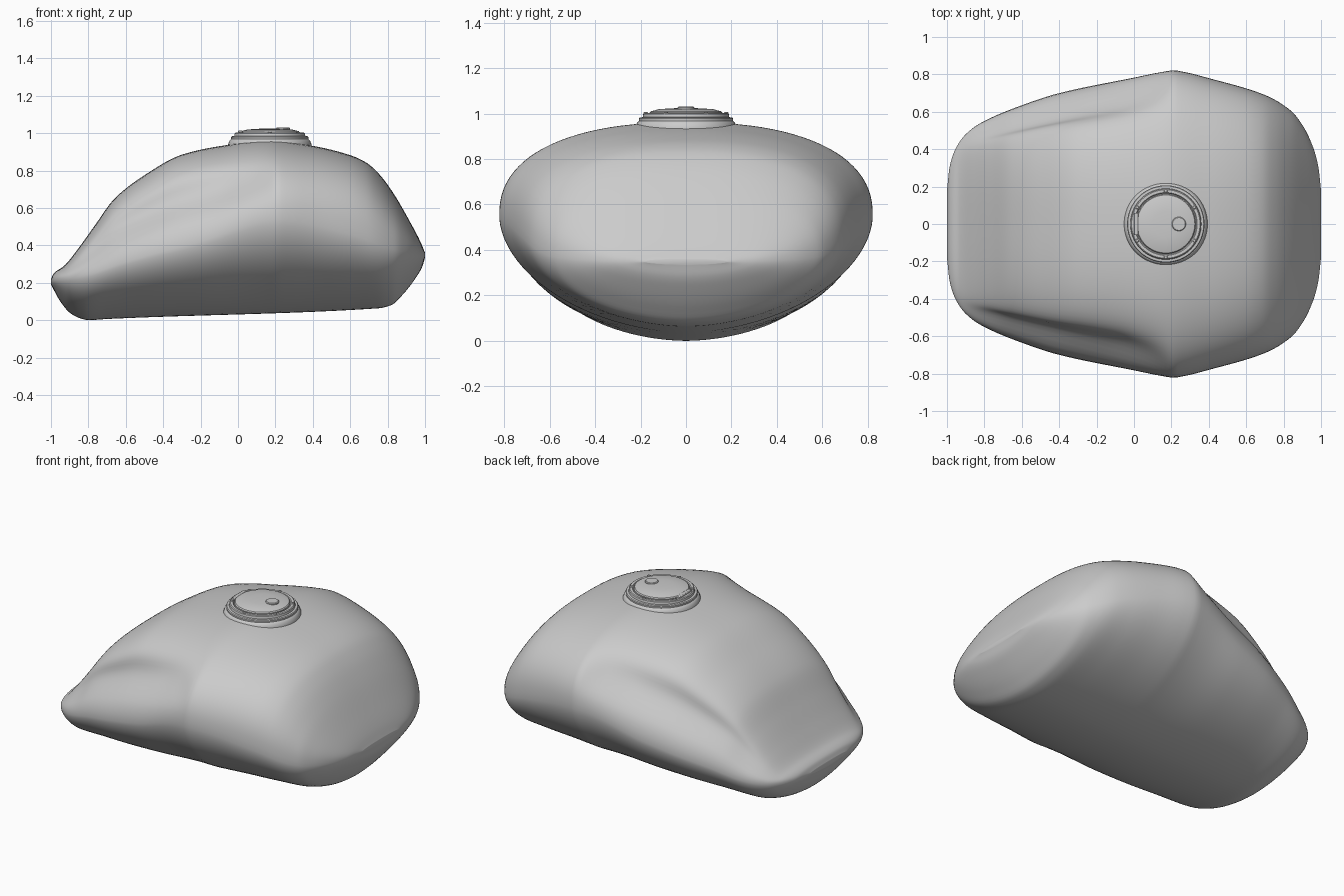
import bpy
import bmesh
from math import sin, cos, pi, exp, radians
from mathutils import Vector

if "Cube" in bpy.data.objects:
    bpy.data.objects.remove(bpy.data.objects["Cube"], do_unlink=True)

# One satin grey for everything
grey = bpy.data.materials.new("satin grey")
grey.use_nodes = True
colour = (0.6, 0.6, 0.6, 1)
grey.diffuse_color = colour
grey.node_tree.nodes["Principled BSDF"].inputs["Base Color"].default_value = colour


def smooth_curve(points):
    """Return a function that runs smoothly through the points without overshoot."""
    xs, ys = zip(*points)
    steps = [(ys[i + 1] - ys[i]) / (xs[i + 1] - xs[i]) for i in range(len(xs) - 1)]
    slopes = [steps[0]]
    for a, b in zip(steps, steps[1:]):
        slopes.append(2 * a * b / (a + b) if a * b > 0 else 0)
    slopes.append(steps[-1])

    def value(x):
        i = 0
        while i < len(xs) - 2 and x > xs[i + 1]:
            i += 1
        width = xs[i + 1] - xs[i]
        t = min(max((x - xs[i]) / width, 0), 1)
        rise = t * t * (3 - 2 * t)
        return (ys[i] * (1 - rise) + ys[i + 1] * rise
                + width * t * (1 - t) * ((1 - t) * slopes[i] - t * slopes[i + 1]))
    return value


def finish(name, bm, angle=30):
    """Turn the mesh into a named, shaded object."""
    bmesh.ops.recalc_face_normals(bm, faces=bm.faces)
    mesh = bpy.data.meshes.new(name)
    bm.to_mesh(mesh)
    bm.free()
    mesh.materials.append(grey)
    obj = bpy.data.objects.new(name, mesh)
    bpy.context.collection.objects.link(obj)
    bpy.ops.object.select_all(action="DESELECT")
    obj.select_set(True)
    bpy.context.view_layer.objects.active = obj
    bpy.ops.object.shade_smooth_by_angle(angle=radians(angle))
    return obj


def loft(name, rings, angle):
    """Skin a row of equal closed rings and cap both ends."""
    bm = bmesh.new()
    rows = [[bm.verts.new(p) for p in ring] for ring in rings]
    count = len(rows[0])
    for a, b in zip(rows, rows[1:]):
        for i in range(count):
            j = (i + 1) % count
            bm.faces.new((a[i], a[j], b[j], b[i]))
    bm.faces.new(rows[0])
    bm.faces.new(rows[-1])
    return finish(name, bm, angle)


# Tank outline: roof, floor, half width and height of the widest line along x
roof = smooth_curve([(-1, .22), (-.985, .25), (-.93, .29), (-.86, .375), (-.77, .5), (-.66, .65),
                     (-.5, .775), (-.3, .885), (-.1, .93), (.17, .962), (.4, .932),
                     (.6, .882), (.69, .84), (.76, .775), (.83, .68), (.92, .525),
                     (.975, .42), (1, .36)])
floor = smooth_curve([(-1, .19), (-.95, .1), (-.9, .04), (-.85, .012), (-.8, 0), (-.7, .006),
                      (.75, .063), (.82, .08), (.88, .135), (.96, .24), (.985, .285), (1, .335)])
half_width = smooth_curve([(-1, .18), (-.985, .31), (-.95, .41), (-.9, .48), (-.82, .54),
                           (-.6, .635), (-.4, .7), (0, .783), (.16, .815), (.21, .822),
                           (.26, .815), (.4, .78), (.7, .69), (.84, .605), (.9, .53),
                           (.95, .43), (.985, .31), (1, .18)])
widest = smooth_curve([(-1, .207), (-.8, .25), (-.6, .32), (-.2, .43), (.2, .55),
                       (.6, .47), (.85, .38), (1, .347)])
fullness = smooth_curve([(-1, 2.6), (-.6, 2.7), (.2, 2.35), (.6, 2.5), (1, 2.4)])
knee = smooth_curve([(-.95, 0), (-.7, .7), (-.4, 1), (-.1, .85), (.07, .55), (.21, 0)])


def section(x, count=96):
    """Cross-section with a knee hollow above the widest line."""
    w, mid = half_width(x), widest(x)
    ring = []
    for i in range(count):
        t = 2 * pi * (i + .5) / count
        c, s = cos(t), sin(t)
        power = fullness(x) if s > 0 else 1.85
        height = roof(x) - mid if s > 0 else mid - floor(x)
        y = w * abs(c) ** (2 / power)
        lift = abs(s) ** (2 / power)
        if s > 0:
            y -= .1 * knee(x) * exp(-((lift - .5) / .24) ** 2)
        z = height * lift
        ring.append((x, y if c > 0 else -y, mid + (z if s > 0 else -z)))
    return ring


stations = 120
loft("fuel_tank", [section(-cos(pi * i / stations)) for i in range(stations + 1)], 180)

# Filler cap, turned around a vertical axis
CENTRE = Vector((.17, 0, 0))


def turned(name, profile, centre=CENTRE, sides=64):
    def ring(r, z):
        return [centre + Vector((r * cos(2 * pi * i / sides), r * sin(2 * pi * i / sides), z))
                for i in range(sides)]
    return loft(name, [ring(r, z) for r, z in profile], 35)


turned("filler_neck", [(.224, .9), (.223, .94), (.216, .958), (.207, .968), (.195, .971)])
turned("cap_ring", [(.205, .95), (.207, .978), (.203, .983), (.19, .984), (.188, .998),
                    (.183, 1.002), (.168, 1.002), (.163, .995)])
turned("cap_lid", [(.16, .97), (.16, 1.004), (.155, 1.01), (.12, 1.019), (.07, 1.023), (.02, 1.024)])
turned("lock_cover", [(.038, 1), (.038, 1.026), (.034, 1.03)],
       CENTRE + Vector((.07, 0, 0)), 32)

# Ring screws
for n in range(6):
    a = 2 * pi * (n + .5) / 6
    turned("ring_screw", [(.01, .99), (.01, 1.004), (.007, 1.007)],
           CENTRE + Vector((.177 * cos(a), .177 * sin(a), 0)), 12)

# Hinge at the lid's edge
bm = bmesh.new()
bmesh.ops.create_cube(bm, size=1)
bmesh.ops.scale(bm, vec=(.022, .12, .03), verts=bm.verts)
bmesh.ops.translate(bm, vec=CENTRE + Vector((-.158, 0, .999)), verts=bm.verts)
hinge = finish("cap_hinge", bm)
bevel = hinge.modifiers.new("soft edges", "BEVEL")
bevel.width = .004
bevel.segments = 2
